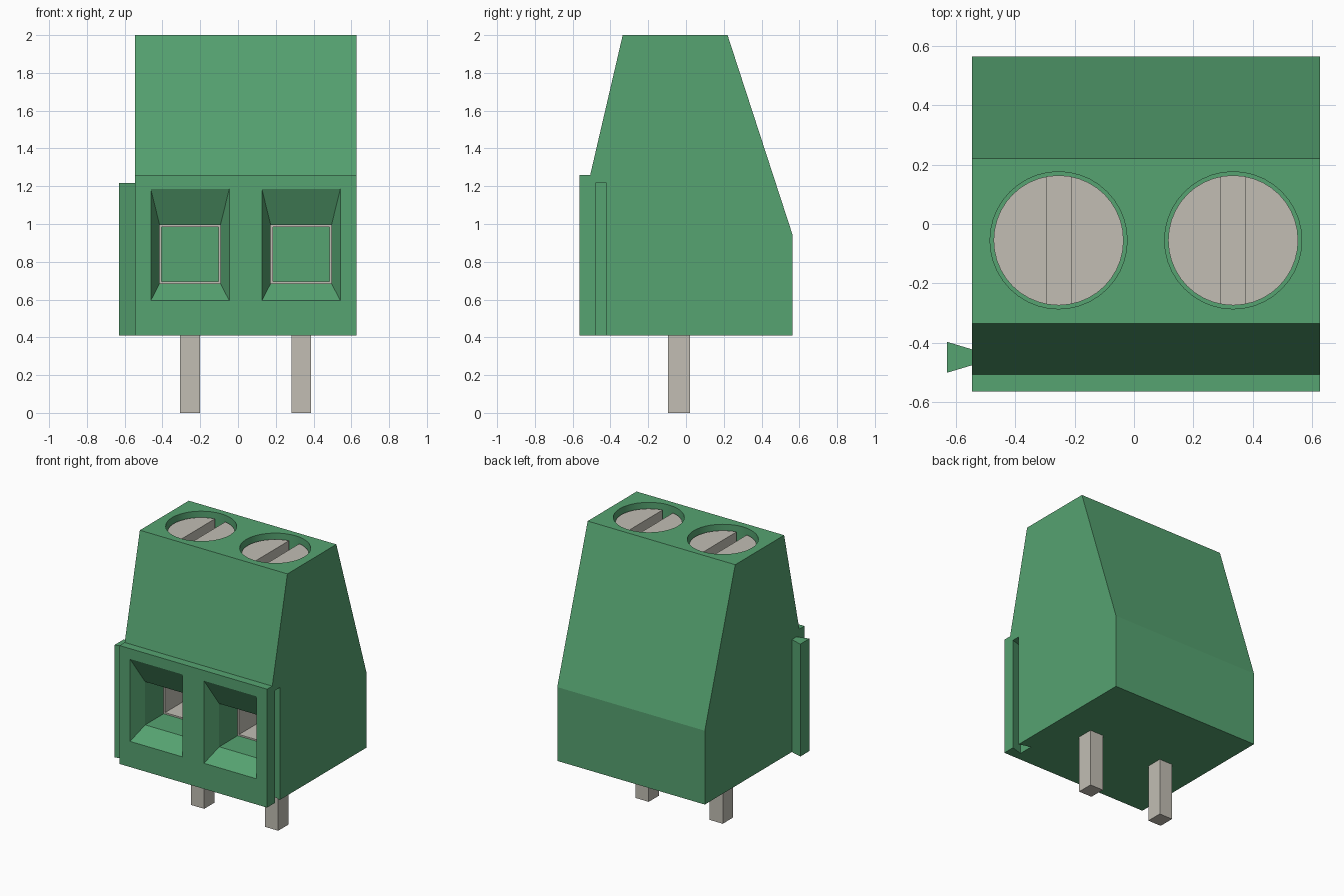
import bpy
import bmesh
import math

if "Cube" in bpy.data.objects:
    bpy.data.objects.remove(bpy.data.objects["Cube"], do_unlink=True)


def material(name, rgb):
    m = bpy.data.materials.new(name)
    m.use_nodes = True
    m.diffuse_color = (*rgb, 1)
    m.node_tree.nodes["Principled BSDF"].inputs["Base Color"].default_value = (*rgb, 1)
    return m


GREEN = material("green plastic", (0.093, 0.366, 0.165))
METAL = material("tinned metal", (0.539, 0.515, 0.456))


def loft(name, rings, mat, ring_closed=False):
    """Bridge equal-length rings; cap the ends or join them into a tube."""
    bm = bmesh.new()
    loops = [[bm.verts.new(p) for p in ring] for ring in rings]
    n = len(rings[0])
    pairs = list(zip(loops, loops[1:]))
    if ring_closed:
        pairs.append((loops[-1], loops[0]))
    else:
        bm.faces.new(loops[0])
        bm.faces.new(loops[-1])
    for a, b in pairs:
        for i in range(n):
            j = (i + 1) % n
            bm.faces.new((a[i], a[j], b[j], b[i]))
    bmesh.ops.recalc_face_normals(bm, faces=bm.faces)
    mesh = bpy.data.meshes.new(name)
    bm.to_mesh(mesh)
    bm.free()
    mesh.materials.append(mat)
    obj = bpy.data.objects.new(name, mesh)
    bpy.context.collection.objects.link(obj)
    return obj


def prism_z(name, outline, z0, z1, mat):
    return loft(name, [[(x, y, z) for x, y in outline] for z in (z0, z1)], mat)


def box(name, x0, x1, y0, y1, z0, z1, mat):
    return prism_z(name, [(x0, y0), (x1, y0), (x1, y1), (x0, y1)], z0, z1, mat)


def disc(name, x, y, r, z0, z1, mat, sides=40):
    angles = [2 * math.pi * i / sides for i in range(sides)]
    return prism_z(name, [(x + r * math.cos(a), y + r * math.sin(a)) for a in angles], z0, z1, mat)


def rect(cx, half, z0, z1, y):
    return [(cx - half, y, z0), (cx + half, y, z0), (cx + half, y, z1), (cx - half, y, z1)]


def activate(obj):
    bpy.ops.object.select_all(action="DESELECT")
    obj.select_set(True)
    bpy.context.view_layer.objects.active = obj


def cut(obj, cutter):
    mod = obj.modifiers.new("cut", "BOOLEAN")
    mod.operation = "DIFFERENCE"
    mod.solver = "EXACT"
    mod.object = cutter
    activate(obj)
    bpy.ops.object.modifier_apply(modifier=mod.name)
    bpy.data.objects.remove(cutter, do_unlink=True)


def smooth(obj):
    activate(obj)
    bpy.ops.object.shade_smooth_by_angle(angle=math.radians(12))


LEFT, RIGHT, BASE = 0.627, -0.545, 0.41
POLES = (-0.254, 0.334)
SCREW_Y = -0.055
RAIL_Y, RAIL_TOP = -0.449, 1.217

# Housing: side profile swept across the width
profile = [(-0.565, BASE), (-0.565, 1.26), (-0.507, 1.26), (-0.335, 2),
           (0.22, 2), (0.565, 0.94), (0.565, BASE)]
housing = loft("housing", [[(x, y, z) for y, z in profile] for x in (RIGHT, LEFT)], GREEN)

# Dovetail groove on the left side
cut(housing, prism_z("groove_cutter",
                     [(LEFT + 0.01, RAIL_Y - 0.026), (LEFT + 0.01, RAIL_Y + 0.026),
                      (LEFT - 0.085, RAIL_Y + 0.054), (LEFT - 0.085, RAIL_Y - 0.054)],
                     BASE - 0.05, RAIL_TOP, GREEN))

for i, x in enumerate(POLES):
    side = ("right", "left")[i]

    # Flared wire entry and screw well
    cut(housing, loft("entry_cutter", [rect(x, 0.21, 0.59, 1.195, -0.57),
                                       rect(x, 0.161, 0.685, 0.995, -0.46),
                                       rect(x, 0.161, 0.685, 0.995, 0.14)], GREEN))
    cut(housing, disc("well_cutter", x, SCREW_Y, 0.231, 1.8, 2.1, GREEN))

    # Metal wire clamp lining the back of the entry
    loft(side + "_wire_clamp", [rect(x, 0.163, 0.683, 0.997, -0.25),
                                rect(x, 0.163, 0.683, 0.997, 0.145),
                                rect(x, 0.150, 0.696, 0.984, 0.145),
                                rect(x, 0.150, 0.696, 0.984, -0.25)], METAL, True)

    # Slotted screw
    screw = disc(side + "_screw", x, SCREW_Y, 0.219, 1.79, 1.96, METAL)
    cut(screw, box("slot_cutter", x - 0.041, x + 0.041, -0.4, 0.3, 1.86, 2.1, METAL))
    smooth(screw)

    # Solder pin
    box(side + "_pin", x - 0.052, x + 0.052, -0.095, 0.02, 0, BASE + 0.03, METAL)

smooth(housing)

# Dovetail rail on the right side
prism_z("dovetail_rail", [(RIGHT + 0.002, RAIL_Y - 0.026), (RIGHT + 0.002, RAIL_Y + 0.026),
                          (-0.63, RAIL_Y + 0.052), (-0.63, RAIL_Y - 0.052)],
        BASE, RAIL_TOP, GREEN)
